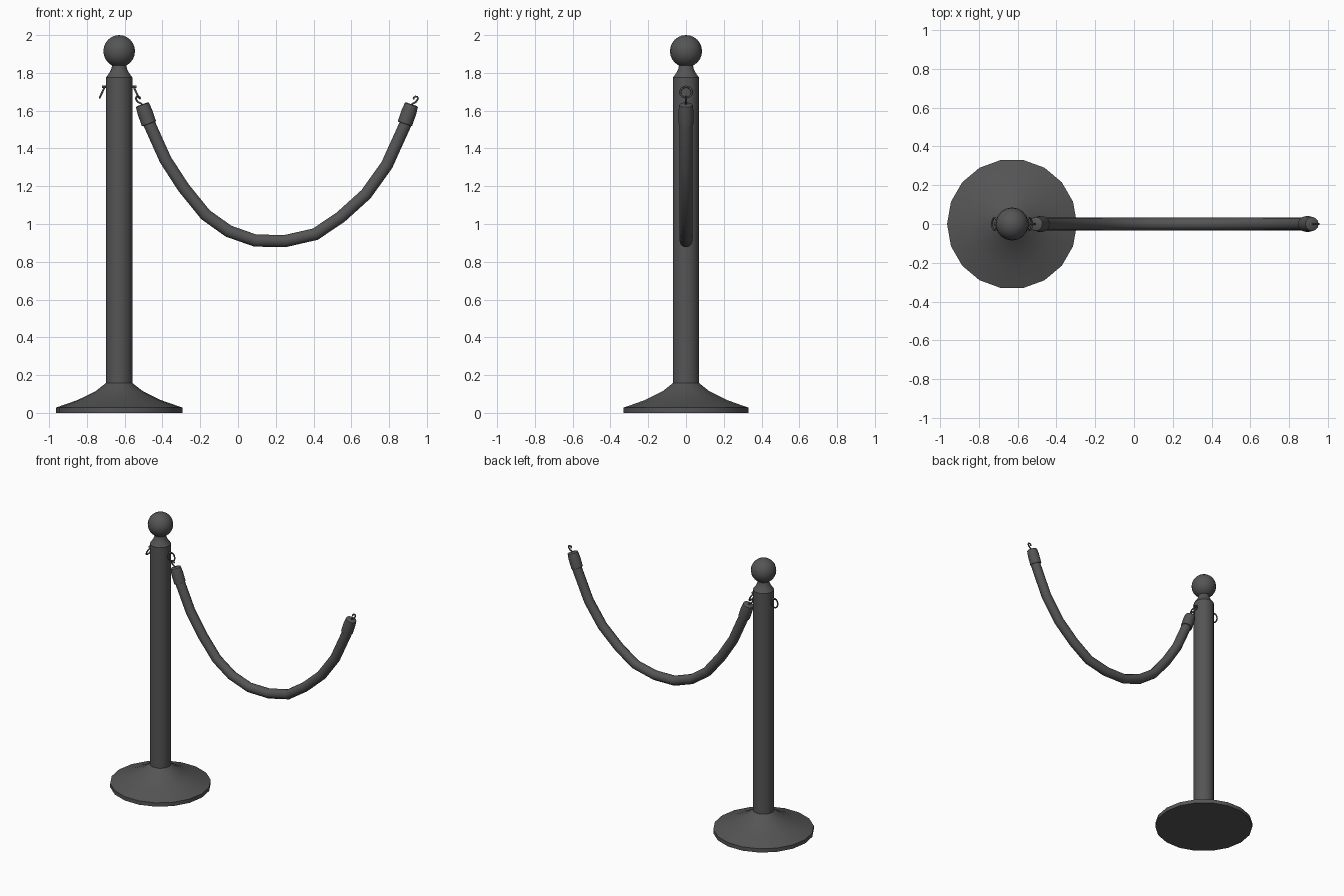
import bpy, bmesh, math
from mathutils import Vector, Matrix

if "Cube" in bpy.data.objects:
    bpy.data.objects.remove(bpy.data.objects["Cube"])

POST_X = -0.629     # post axis
ROPE_X = 0.206      # mirror line of the two rope ends

dark = bpy.data.materials.new("dark_grey")
dark.diffuse_color = (0.09, 0.09, 0.09, 1)
dark.use_nodes = True
dark.node_tree.nodes["Principled BSDF"].inputs["Base Color"].default_value = dark.diffuse_color


def finish(ob, angle=50):
    bpy.ops.object.select_all(action='DESELECT')
    ob.select_set(True)
    bpy.context.view_layer.objects.active = ob
    if ob.type == 'CURVE':
        bpy.ops.object.convert(target='MESH')
        ob = bpy.context.view_layer.objects.active
    bpy.ops.object.shade_smooth_by_angle(angle=math.radians(angle))
    ob.data.materials.clear()
    ob.data.materials.append(dark)
    return ob


def lathe(name, profile, sides, matrix, angle=35):
    """Revolve (radius, height) pairs round local z and cap both ends."""
    bm = bmesh.new()
    rings = [[bm.verts.new((r * math.cos(2 * math.pi * i / sides),
                            r * math.sin(2 * math.pi * i / sides), h))
              for i in range(sides)] for r, h in profile]
    for a, b in zip(rings, rings[1:]):
        for i in range(sides):
            j = (i + 1) % sides
            bm.faces.new((a[i], a[j], b[j], b[i]))
    bm.faces.new(rings[0][::-1])
    bm.faces.new(rings[-1])
    mesh = bpy.data.meshes.new(name)
    bm.to_mesh(mesh)
    bm.free()
    ob = bpy.data.objects.new(name, mesh)
    bpy.context.collection.objects.link(ob)
    ob.matrix_world = matrix
    return finish(ob, angle)


def tube(name, points, radius, res=2):
    """Sweep a round section along (x, z) points in the y = 0 plane."""
    cu = bpy.data.curves.new(name, 'CURVE')
    cu.dimensions = '3D'
    cu.bevel_depth = radius
    cu.bevel_resolution = res
    cu.use_fill_caps = True
    sp = cu.splines.new('POLY')
    sp.points.add(len(points) - 1)
    for p, (x, z) in zip(sp.points, points):
        p.co = (x, 0, z, 1)
    ob = bpy.data.objects.new(name, cu)
    bpy.context.collection.objects.link(ob)
    return finish(ob)


# Post: base, shaft and neck, then ball
at_post = Matrix.Translation((POST_X, 0, 0))
lathe("base", [(0.335, 0), (0.335, 0.028), (0.22, 0.068), (0.125, 0.115),
               (0.070, 0.158)], 18, at_post)
lathe("shaft", [(0.070, 0.15), (0.070, 1.775), (0.052, 1.80), (0.042, 1.82),
                (0.035, 1.85)], 18, at_post)
bpy.ops.mesh.primitive_uv_sphere_add(segments=18, ring_count=12, radius=0.085,
                                     location=(POST_X, 0, 1.915))
bpy.context.object.name = "ball_top"
finish(bpy.context.object)

# Rings on both sides of the post, each hung from a short stub
for side, s in (("left", -1), ("right", 1)):
    tube(f"{side}_stub", [(POST_X + s * 0.06, 1.727), (POST_X + s * 0.092, 1.727)], 0.007)
    bpy.ops.mesh.primitive_torus_add(major_radius=0.031, minor_radius=0.005,
                                     major_segments=16, minor_segments=8)
    ring = bpy.context.object
    ring.name = f"{side}_ring"
    normal = Vector((0.91, 0, s * 0.42))
    ring.matrix_world = (Matrix.Translation((POST_X + s * 0.09, 0, 1.697)) @
                         normal.to_track_quat('Z', 'Y').to_matrix().to_4x4())
    finish(ring)

# Hanging rope
rope = [(-0.488, 1.575), (-0.471, 1.534), (-0.384, 1.34), (-0.288, 1.192),
        (-0.172, 1.049), (-0.05, 0.962), (0.092, 0.912), (0.251, 0.910),
        (0.409, 0.946), (0.543, 1.036), (0.678, 1.158), (0.788, 1.312),
        (0.885, 1.526), (0.902, 1.575)]
tube("rope", rope, 0.034, 3)

# End sleeves and hooks, mirrored about the middle of the rope
for side, s in (("left", -1), ("right", 1)):
    low = Vector((ROPE_X + s * 0.677, 0, 1.53))
    axis = Vector((s * 0.33, 0, 0.945))
    m = Matrix.Translation(low) @ axis.to_track_quat('Z', 'Y').to_matrix().to_4x4()
    lathe(f"{side}_sleeve", [(0.034, 0), (0.040, 0.002), (0.040, 0.018),
                             (0.040, 0.070), (0.036, 0.106), (0.030, 0.110)], 12, m)
    hook = [(0.709, 1.62), (0.718, 1.637), (0.734, 1.645), (0.743, 1.655),
            (0.747, 1.666), (0.743, 1.673), (0.734, 1.675), (0.726, 1.670),
            (0.723, 1.66)]
    tube(f"{side}_hook", [(ROPE_X + s * x, z) for x, z in hook], 0.005)
